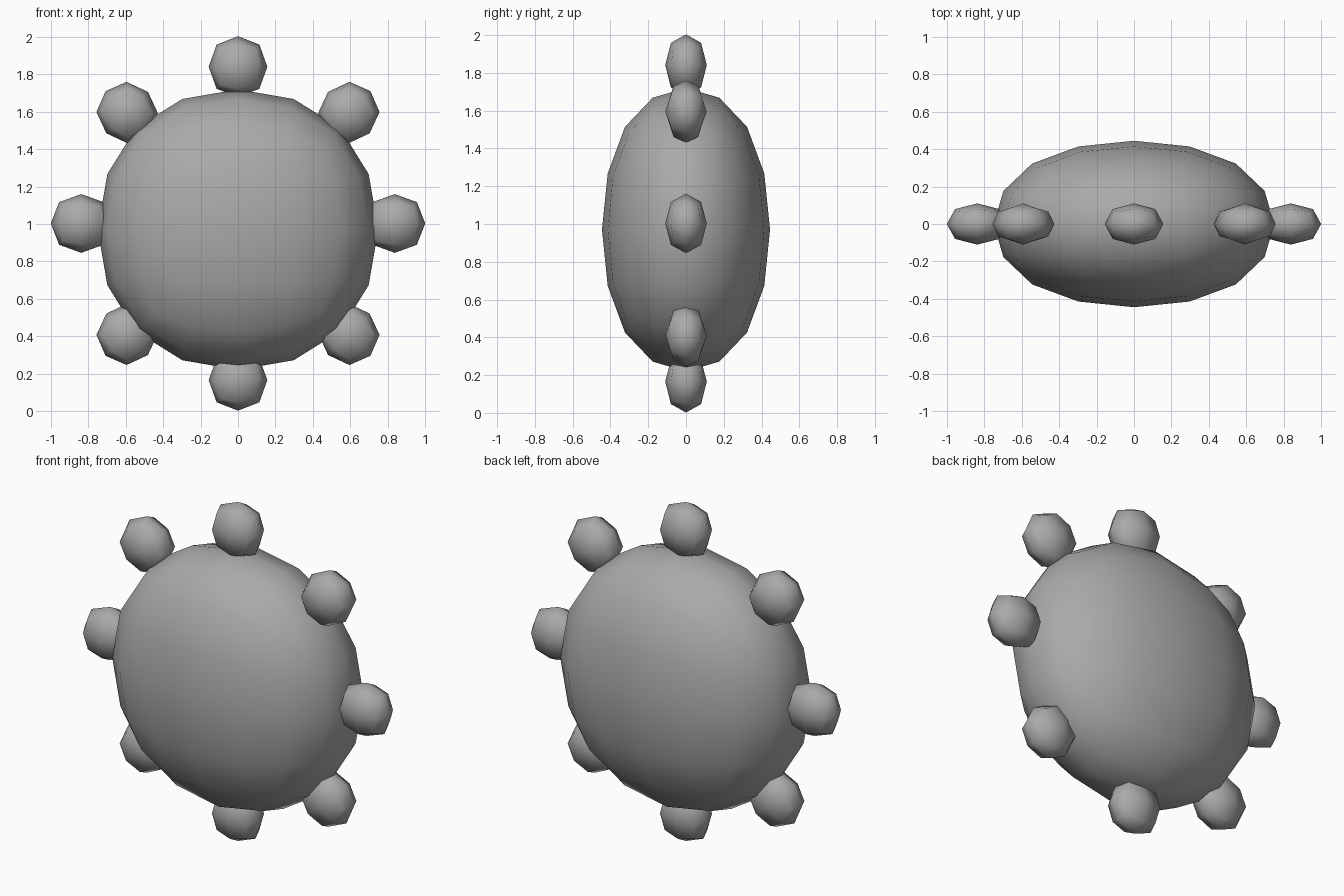
import bpy
import math

if "Cube" in bpy.data.objects:
    bpy.data.objects.remove(bpy.data.objects["Cube"])

# Ratio between a cube's half size and its subdivided surface at the face centre
LIMIT = 0.8395

# Dark grey surface
grey = bpy.data.materials.new("dark_grey")
grey.diffuse_color = (0.4, 0.4, 0.4, 1)
grey.use_nodes = True
grey.node_tree.nodes["Principled BSDF"].inputs["Base Color"].default_value = grey.diffuse_color


def rounded_block(name, centre, radii, levels, turn=0.0):
    """Cube rounded by subdivision into a smooth-shaded pebble."""
    bpy.ops.mesh.primitive_cube_add(size=2)
    ob = bpy.context.object
    ob.name = name
    for v in ob.data.vertices:
        v.co = [c * r / LIMIT for c, r in zip(v.co, radii)]
    ob.location = centre
    ob.rotation_euler = (0, turn, 0)
    ob.data.materials.append(grey)
    mod = ob.modifiers.new("Round", 'SUBSURF')
    mod.levels = mod.render_levels = levels
    for p in ob.data.polygons:
        p.use_smooth = True
    return ob


# Flattened round body
rounded_block("body", (0, 0, 0.97), (0.75, 0.445, 0.75), 2)

# Ring of eight knobs, each turned to face outward
for i in range(8):
    a = i * math.pi / 4
    rounded_block(f"knob_{i + 1}",
                  (0.838 * math.sin(a), 0, 1.003 + 0.838 * math.cos(a)),
                  (0.157, 0.11, 0.163), 1, a)
